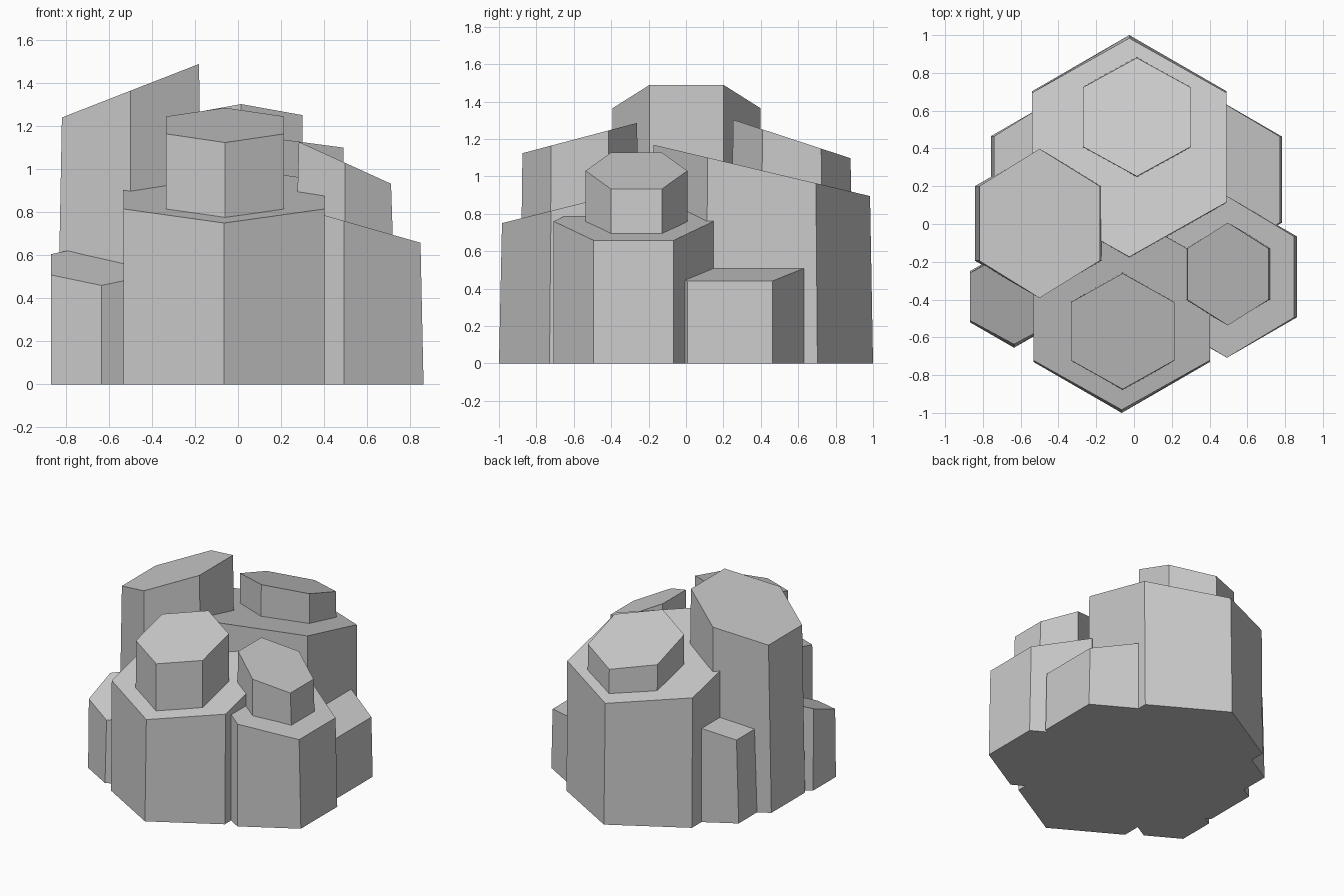
import bpy, bmesh, math
from mathutils import Matrix, Vector

if "Cube" in bpy.data.objects:
    bpy.data.objects.remove(bpy.data.objects["Cube"])


def column(name, x, y, r, base, top, slope_x=0.0, slope_y=0.0):
    """Six-sided stone column whose top cap is rotated to the given slope."""
    tilt = (Matrix.Rotation(math.atan(slope_y), 3, 'X')
            @ Matrix.Rotation(-math.atan(slope_x), 3, 'Y'))
    ring = [Vector((r * math.sin(k * math.pi / 3), -r * math.cos(k * math.pi / 3), 0))
            for k in range(6)]
    bm = bmesh.new()
    low = [bm.verts.new(p + Vector((x, y, base))) for p in ring]
    high = [bm.verts.new(tilt @ p + Vector((x, y, top))) for p in ring]
    bm.faces.new(low[::-1])
    bm.faces.new(high)
    for k in range(6):
        n = (k + 1) % 6
        bm.faces.new((low[k], low[n], high[n], high[k]))
    bmesh.ops.recalc_face_normals(bm, faces=bm.faces)
    mesh = bpy.data.meshes.new(name)
    bm.to_mesh(mesh)
    bm.free()
    obj = bpy.data.objects.new(name, mesh)
    bpy.context.collection.objects.link(obj)
    return obj


# Large columns standing on the ground
column("back_column", -0.025, 0.405, 0.595, 0, 1.032, slope_y=-0.237)
column("tall_left_column", -0.50, 0.003, 0.395, 0, 1.365, slope_x=0.39)
column("front_column", -0.065, -0.46, 0.54, 0, 0.881, slope_y=0.25)
column("right_column", 0.492, -0.28, 0.428, 0, 0.76, slope_x=-0.286)

# Short columns filling the outer gaps
column("low_back_right_column", 0.39, 0.235, 0.455, 0, 0.533, slope_x=-0.241)
column("low_back_left_column", -0.508, 0.32, 0.289, 0, 0.708, slope_x=0.40)
column("low_front_left_column", -0.635, -0.385, 0.27, 0, 0.557, slope_y=0.385)

# Narrow columns rising out of the large ones
column("back_upper_column", 0.015, 0.566, 0.33, 0.3, 1.20, slope_y=-0.328)
column("front_upper_column", -0.06, -0.568, 0.317, 0.3, 1.205, slope_y=0.264)
column("right_upper_column", 0.497, -0.265, 0.272, 0.3, 1.03, slope_x=-0.455)
